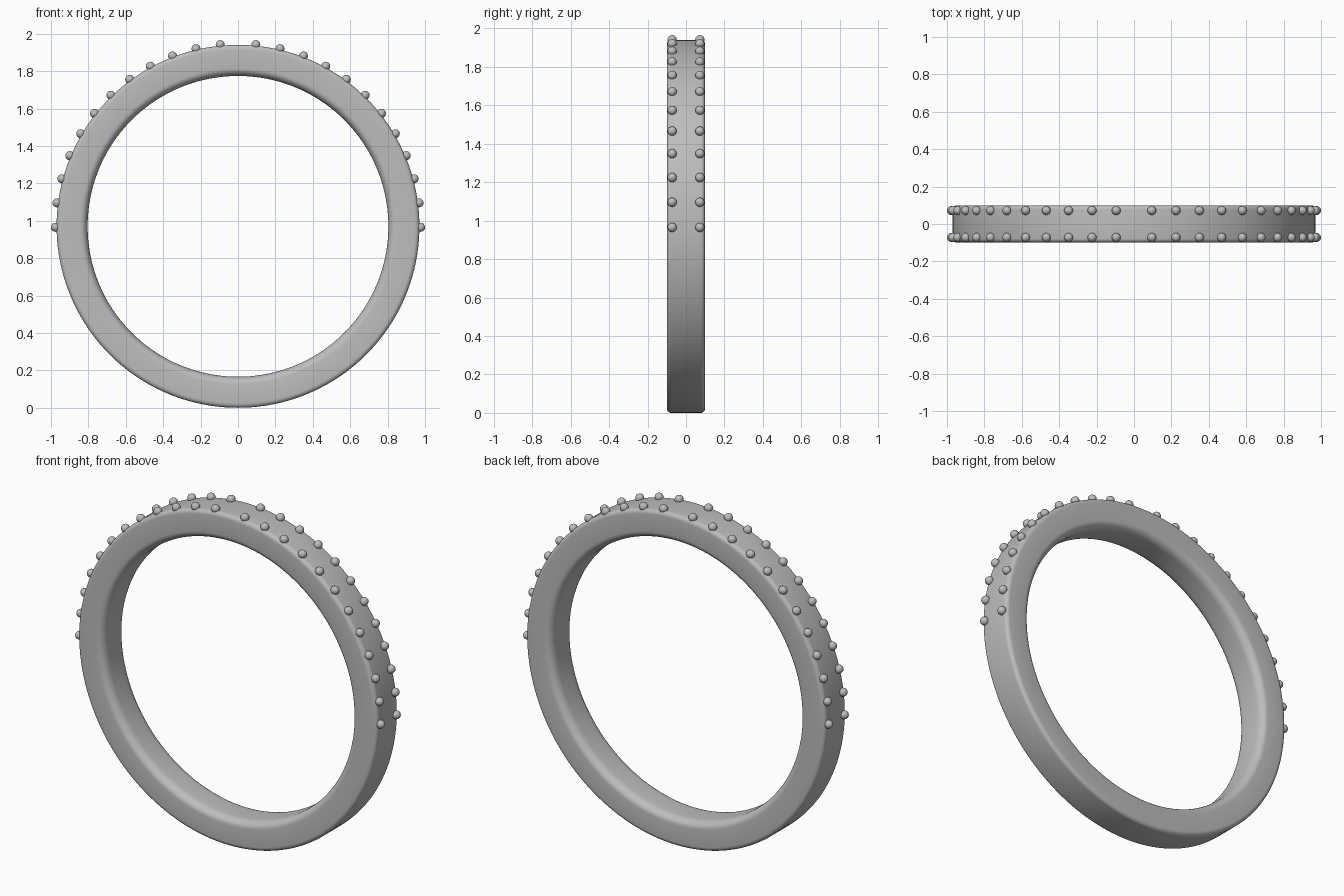
import bpy, bmesh
from math import cos, sin, pi, radians
from mathutils import Matrix, Vector

cube = bpy.data.objects.get("Cube")
if cube:
    bpy.data.objects.remove(cube, do_unlink=True)

CENTRE = Vector((0, 0, 0.97))
OUTER, INNER, HALF = 0.97, 0.804, 0.1

metal = bpy.data.materials.new("silver_grey")
colour = (0.52, 0.51, 0.5, 1)
metal.diffuse_color = colour
metal.use_nodes = True
metal.node_tree.nodes["Principled BSDF"].inputs["Base Color"].default_value = colour


def finish(bm, name):
    bmesh.ops.recalc_face_normals(bm, faces=bm.faces[:])
    for face in bm.faces:
        face.smooth = True
    mesh = bpy.data.meshes.new(name)
    bm.to_mesh(mesh)
    bm.free()
    mesh.materials.append(metal)
    obj = bpy.data.objects.new(name, mesh)
    obj.location = CENTRE
    bpy.context.collection.objects.link(obj)
    return obj


def corner(side, edge, inward, depth, width, steps=6):
    """Quarter-ellipse corner, from the side face round to the rim."""
    points = []
    for i in range(steps + 1):
        a = i / steps * pi / 2
        points.append((edge + inward * depth * (1 - sin(a)),
                       side * (HALF - width * (1 - cos(a)))))
    return points


# Band: rounded section, softer on the inside, spun about the y axis
section = (corner(1, OUTER, -1, 0.025, 0.022)
           + corner(-1, OUTER, -1, 0.025, 0.022)[::-1]
           + corner(-1, INNER, 1, 0.04, 0.05)
           + corner(1, INNER, 1, 0.04, 0.05)[::-1])
bm = bmesh.new()
loop = [bm.verts.new((r, y, 0)) for r, y in section]
edges = [bm.edges.new((a, b)) for a, b in zip(loop, loop[1:] + loop[:1])]
bmesh.ops.spin(bm, geom=loop + edges, cent=(0, 0, 0), axis=(0, 1, 0),
               angle=2 * pi, steps=160, use_merge=True)
bmesh.ops.remove_doubles(bm, verts=bm.verts[:], dist=0.0001)
finish(bm, "band")

# Beads: two rows over the upper half, with a gap at the crown
for row, y in (("front", -0.072), ("back", 0.072)):
    bm = bmesh.new()
    for side in (-1, 1):
        for i in range(12):
            a = radians(-0.3 + 7.7 * i)
            spot = Vector((side * 0.976 * cos(a), y, 0.976 * sin(a)))
            bmesh.ops.create_uvsphere(bm, u_segments=16, v_segments=10, radius=0.024,
                                      matrix=Matrix.Translation(spot))
    finish(bm, row + "_bead_row")
